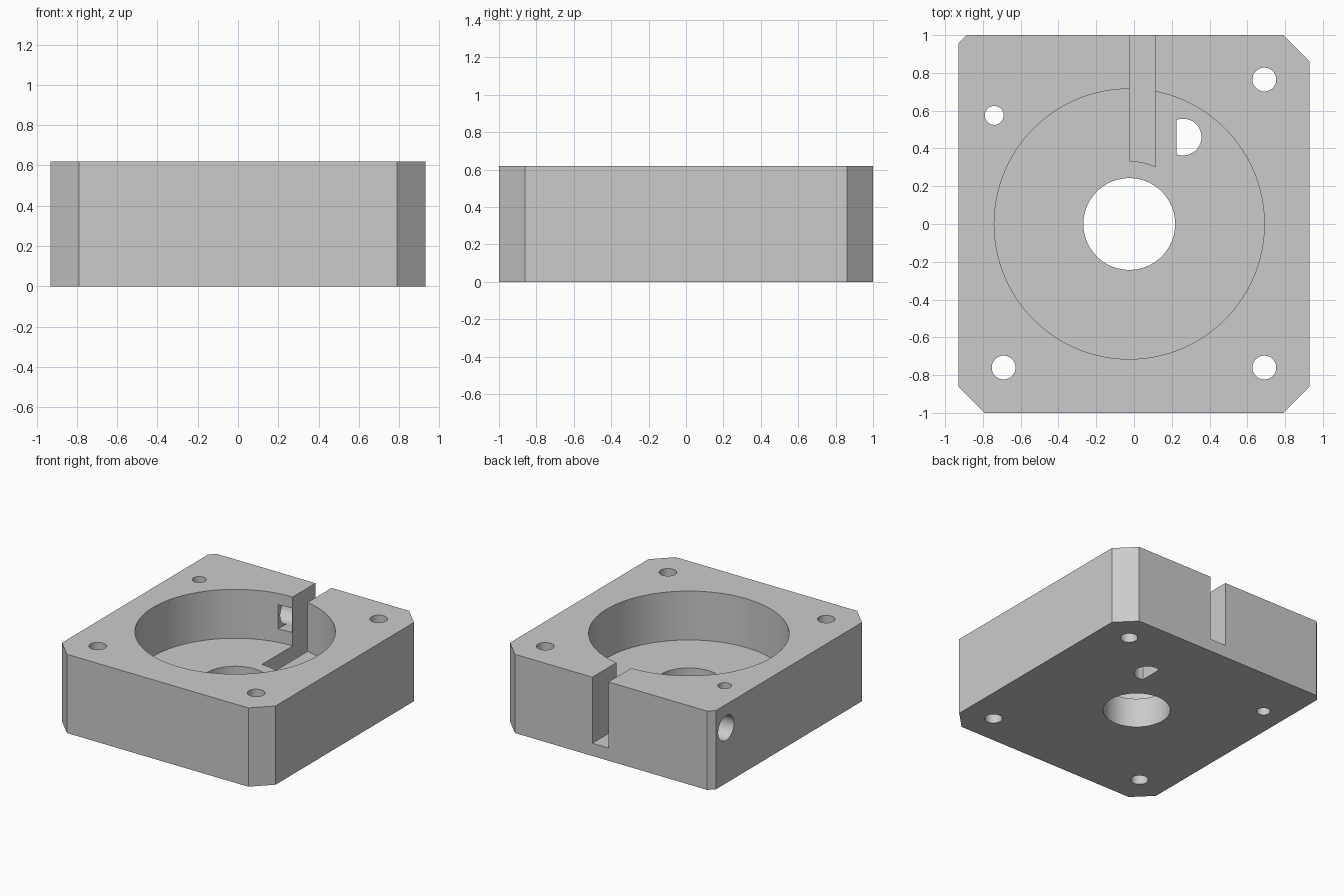
import bpy, bmesh, math
from mathutils import Matrix

cube = bpy.data.objects.get("Cube")
if cube:
    bpy.data.objects.remove(cube, do_unlink=True)

HEIGHT = 0.62
FLOOR = 0.235
BORE = (-0.025, 0.0)

gray = bpy.data.materials.new("machined_gray")
gray.use_nodes = True
colour = (0.6, 0.6, 0.6, 1)
gray.diffuse_color = colour
gray.node_tree.nodes["Principled BSDF"].inputs["Base Color"].default_value = colour


def prism(name, outline, z0, z1):
    """Solid made by raising a flat outline from z0 to z1."""
    bm = bmesh.new()
    face = bm.faces.new([bm.verts.new((x, y, z0)) for x, y in outline])
    up = bmesh.ops.extrude_face_region(bm, geom=[face])["geom"]
    moved = [v for v in up if isinstance(v, bmesh.types.BMVert)]
    bmesh.ops.translate(bm, verts=moved, vec=(0, 0, z1 - z0))
    bmesh.ops.recalc_face_normals(bm, faces=bm.faces)
    mesh = bpy.data.meshes.new(name)
    bm.to_mesh(mesh)
    bm.free()
    mesh.materials.append(gray)
    obj = bpy.data.objects.new(name, mesh)
    bpy.context.collection.objects.link(obj)
    return obj


def arc(cx, cy, r, start=0.0, end=math.tau, n=48):
    full = end - start >= math.tau - 0.001
    steps = n if full else n - 1
    return [(cx + r * math.cos(start + (end - start) * i / steps),
             cy + r * math.sin(start + (end - start) * i / steps)) for i in range(n)]


def cut(target, cutter):
    """Subtract the cutter, bake the result and remove the cutter."""
    cutter.hide_render = True
    mod = target.modifiers.new("cut", 'BOOLEAN')
    mod.operation = 'DIFFERENCE'
    mod.solver = 'EXACT'
    mod.object = cutter
    bpy.context.view_layer.update()
    graph = bpy.context.evaluated_depsgraph_get()
    baked = bpy.data.meshes.new_from_object(target.evaluated_get(graph))
    target.modifiers.remove(mod)
    target.data = baked
    bpy.data.objects.remove(cutter, do_unlink=True)


# Block with chamfered corners, the back -x one smaller
w, d, c, s = 0.93, 1.0, 0.14, 0.045
housing = prism("housing_block", [
    (-w + c, -d), (w - c, -d), (w, -d + c), (w, d - c),
    (w - c, d), (-w + s, d), (-w, d - s), (-w, -d + c)], 0, HEIGHT)

# Round pocket and centre hole
cut(housing, prism("pocket_cutter", arc(*BORE, 0.715, n=128), FLOOR, 1))
cut(housing, prism("centre_cutter", arc(*BORE, 0.243, n=72), -0.2, 1))

# Slot through the back wall, its inner end following the centre boss
a_end = math.acos(0.14 / 0.333)
slot = arc(*BORE, 0.333, a_end, math.pi / 2, n=12) + [(BORE[0], 1.2), (0.115, 1.2)]
cut(housing, prism("slot_cutter", slot, 0.10, 1))

# Mounting holes
for x, y, r in [(0.69, 0.765, 0.063), (0.69, -0.76, 0.063),
                (-0.69, -0.76, 0.063), (-0.74, 0.575, 0.05)]:
    cut(housing, prism("mount_hole_cutter", arc(x, y, r), -0.2, 1))

# D-shaped hole in the pocket floor
half = math.acos(-0.035 / 0.097)
cut(housing, prism("d_hole_cutter", arc(0.26, 0.46, 0.097, -half, half, n=36), -0.2, 0.5))

# Side hole running along x, with a window opening into the pocket
side = prism("side_hole_cutter", arc(0, 0, 0.098), 0, 0.97)
side.data.transform(Matrix.Translation((-1.0, 0.83, 0.435)) @ Matrix.Rotation(math.pi / 2, 4, 'Y'))
cut(housing, side)
cut(housing, prism("window_cutter", [(-0.145, 0.65), (-0.03, 0.65), (-0.03, 0.83), (-0.145, 0.83)],
                   0.34, 0.53))

# Smooth round walls, sharp edges
bpy.ops.object.select_all(action='DESELECT')
housing.select_set(True)
bpy.context.view_layer.objects.active = housing
bpy.ops.object.shade_smooth_by_angle(angle=math.radians(25))
